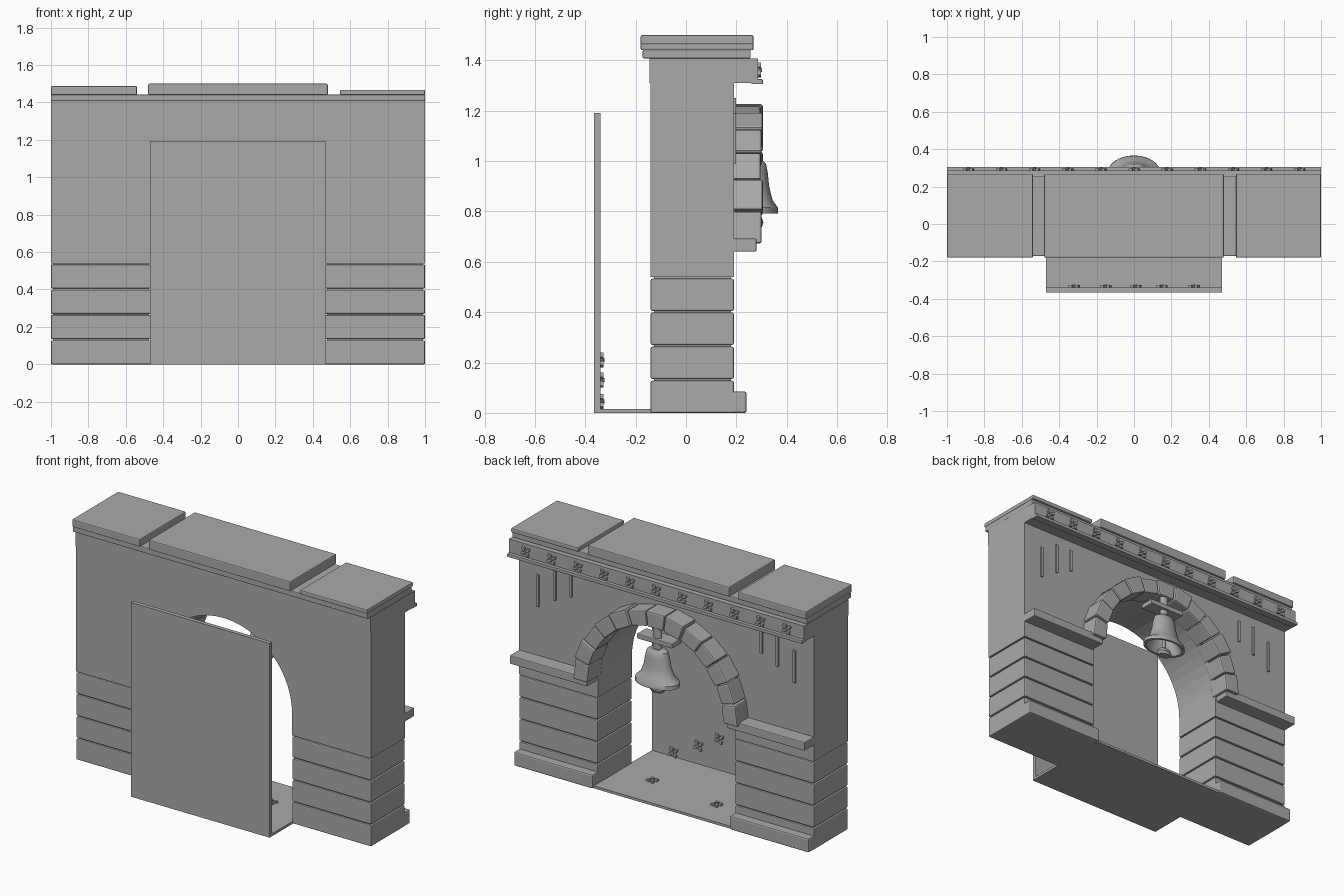
import bpy, bmesh, math
from mathutils import Matrix, Vector

cube = bpy.data.objects.get("Cube")
if cube:
    bpy.data.objects.remove(cube, do_unlink=True)

stone = bpy.data.materials.new("stone grey")
stone.use_nodes = True
GREY = (0.4, 0.4, 0.4, 1)
stone.diffuse_color = GREY
stone.node_tree.nodes["Principled BSDF"].inputs["Base Color"].default_value = GREY


def finish(name, bm, bevel=0, smooth=False):
    bmesh.ops.recalc_face_normals(bm, faces=bm.faces)
    mesh = bpy.data.meshes.new(name)
    bm.to_mesh(mesh)
    bm.free()
    mesh.materials.append(stone)
    ob = bpy.data.objects.new(name, mesh)
    bpy.context.collection.objects.link(ob)
    if bevel:
        mod = ob.modifiers.new("bevel", 'BEVEL')
        mod.width = bevel
        mod.segments = 2
    if smooth:
        bpy.ops.object.select_all(action='DESELECT')
        ob.select_set(True)
        bpy.context.view_layer.objects.active = ob
        bpy.ops.object.shade_smooth_by_angle(angle=math.radians(35))
    return ob


def box(name, x, y, z, bevel=0):
    bm = bmesh.new()
    bmesh.ops.create_cube(bm, size=1)
    for v in bm.verts:
        v.co = [lo + (c + 0.5) * (hi - lo) for c, (lo, hi) in zip(v.co, (x, y, z))]
    return finish(name, bm, bevel)


def prism(name, outline, y0, y1, bevel=0):
    """Extrude an (x, z) outline from y0 to y1."""
    bm = bmesh.new()
    face = bm.faces.new([bm.verts.new((x, y0, z)) for x, z in outline])
    new = bmesh.ops.extrude_face_region(bm, geom=[face])["geom"]
    bmesh.ops.translate(bm, vec=(0, y1 - y0, 0),
                        verts=[g for g in new if isinstance(g, bmesh.types.BMVert)])
    return finish(name, bm, bevel)


def lathe(name, profile, center, squash, steps=40):
    """Spin a (radius, z) profile, flattened along y."""
    bm = bmesh.new()
    verts = [bm.verts.new((r, 0, z)) for r, z in profile]
    edges = [bm.edges.new(p) for p in zip(verts, verts[1:])]
    bmesh.ops.spin(bm, geom=verts + edges, cent=(0, 0, 0), axis=(0, 0, 1),
                   angle=math.tau, steps=steps)
    bmesh.ops.remove_doubles(bm, verts=bm.verts, dist=0.0001)
    for v in bm.verts:
        v.co = (v.co.x + center[0], v.co.y * squash + center[1], v.co.z)
    return finish(name, bm, smooth=True)


def rosette(name, location, flat=False):
    """Four-petal flower with a raised boss."""
    bm = bmesh.new()
    for i in range(4):
        a = math.pi / 2 * i + 0.6
        pts = [(0.003, 0), (0.022, -0.011), (0.036, 0), (0.022, 0.011)]
        rot = Matrix.Rotation(a, 3, 'Z')
        face = bm.faces.new([bm.verts.new(rot @ Vector((px, py, 0))) for px, py in pts])
        new = bmesh.ops.extrude_face_region(bm, geom=[face])["geom"]
        bmesh.ops.translate(bm, vec=(0, 0, 0.014),
                            verts=[g for g in new if isinstance(g, bmesh.types.BMVert)])
    bmesh.ops.create_cone(bm, cap_ends=True, segments=10, radius1=0.01, radius2=0.008,
                          depth=0.018, matrix=Matrix.Translation((0, 0, 0.009)))
    if not flat:
        bmesh.ops.rotate(bm, verts=bm.verts, matrix=Matrix.Rotation(-math.pi / 2, 3, 'X'))
    bmesh.ops.translate(bm, verts=bm.verts, vec=location)
    return finish(name, bm)


FRONT, BACK = -0.14, 0.19
R, SPRING, OUTER = 0.465, 0.67, 0.557


def polar(r, a):
    return (r * math.cos(a), SPRING + r * math.sin(a))


# Upper wall with the arched opening
arc = [polar(R, math.pi * i / 26) for i in range(27)]
outline = [(1, 0.54), (1, 1.31), (-1, 1.31), (-1, 0.54), (-R, 0.54)] + arc[::-1] + [(R, 0.54)]
prism("arched_wall", outline, FRONT, BACK)

# Piers, footings, shelves and slit bars on both sides
for side, s in (("left", 1), ("right", -1)):
    def span(a, b):
        return tuple(sorted((s * a, s * b)))
    box(side + "_pier_core", span(R + 0.012, 0.988), (FRONT + 0.012, BACK - 0.012), (0.01, 0.55))
    for i in range(4):
        z = 0.135 * i
        box(f"{side}_pier_block_{i + 1}", span(R, 1), (FRONT, BACK), (z, z + 0.128), 0.006)
    box(side + "_footing", span(R, 1), (BACK - 0.05, 0.24), (0, 0.085), 0.008)
    box(side + "_shelf", span(0.475, 1), (BACK - 0.02, 0.28), (0.64, 0.692), 0.005)
    for x, z0, z1 in ((0.87, 0.99, 1.19), (0.755, 1.06, 1.25), (0.645, 1.11, 1.25)):
        box(side + "_slit_bar", span(x - 0.009, x + 0.009), (BACK - 0.01, BACK + 0.009), (z0, z1), 0.003)

# Arch stones
COUNT = 13
for i in range(COUNT):
    a0 = math.pi * i / COUNT + 0.006
    a1 = math.pi * (i + 1) / COUNT - 0.006
    vary = (0, 0.005, -0.004)[i % 3]
    shape = [polar(R - 0.004, a0), polar(OUTER + vary, a0),
             polar(OUTER + vary, a1), polar(R - 0.004, a1)]
    prism(f"arch_stone_{i + 1}", shape, BACK - 0.03, 0.3 + vary, 0.008)

# Frieze, cornice and cap stones
box("frieze", (-1, 1), (-0.145, 0.285), (1.31, 1.407))
box("frieze_ledge", (-1, 1), (0.26, 0.305), (1.305, 1.325), 0.003)
box("cornice", (-1, 1), (-0.172, 0.257), (1.407, 1.442), 0.005)
for name, x0, x1, top in (("right_cap", -1, -0.54, 1.487), ("middle_cap", -0.48, 0.48, 1.5),
                          ("left_cap", 0.545, 1, 1.467)):
    box(name, (x0, x1), (-0.18, 0.268), (1.44, top), 0.006)
for i in range(11):
    rosette(f"frieze_rosette_{i + 1}", (0.177 * (i - 5), 0.284, 1.362))

# Floor slab and backing panel
box("floor", (-0.47, 0.47), (-0.365, 0.228), (0, 0.015))
box("backing_panel", (-0.47, 0.47), (-0.365, -0.34), (0, 1.19))
for x, z in ((-0.32, 0.045), (-0.15, 0.13), (0.01, 0.21), (0.15, 0.13), (0.32, 0.045)):
    rosette("panel_rosette", (x, -0.341, z))
for x, y in ((0.235, -0.01), (-0.24, 0.045)):
    rosette("floor_rosette", (x, y, 0.014), flat=True)

# Bell with its beam, hanger and clapper
BELL = (0, 0.275)
SQUASH = 0.65
box("bell_beam", (-0.12, 0.12), (0.215, 0.305), (1.04, 1.07), 0.004)
lathe("bell_hanger", [(0, 0.98), (0.028, 0.98), (0.028, 1.15), (0, 1.15)], BELL, SQUASH, 16)
lathe("bell", [(0, 1.005), (0.045, 1.003), (0.065, 0.99), (0.075, 0.96), (0.085, 0.9),
               (0.105, 0.845), (0.138, 0.815), (0.14, 0.792), (0.12, 0.792),
               (0.09, 0.84), (0.07, 0.9), (0.055, 0.97), (0, 0.98)], BELL, SQUASH)
lathe("clapper", [(0, 0.98), (0.012, 0.97), (0.012, 0.79), (0.04, 0.775), (0.05, 0.755),
                  (0.04, 0.738), (0, 0.735)], BELL, SQUASH, 20)
